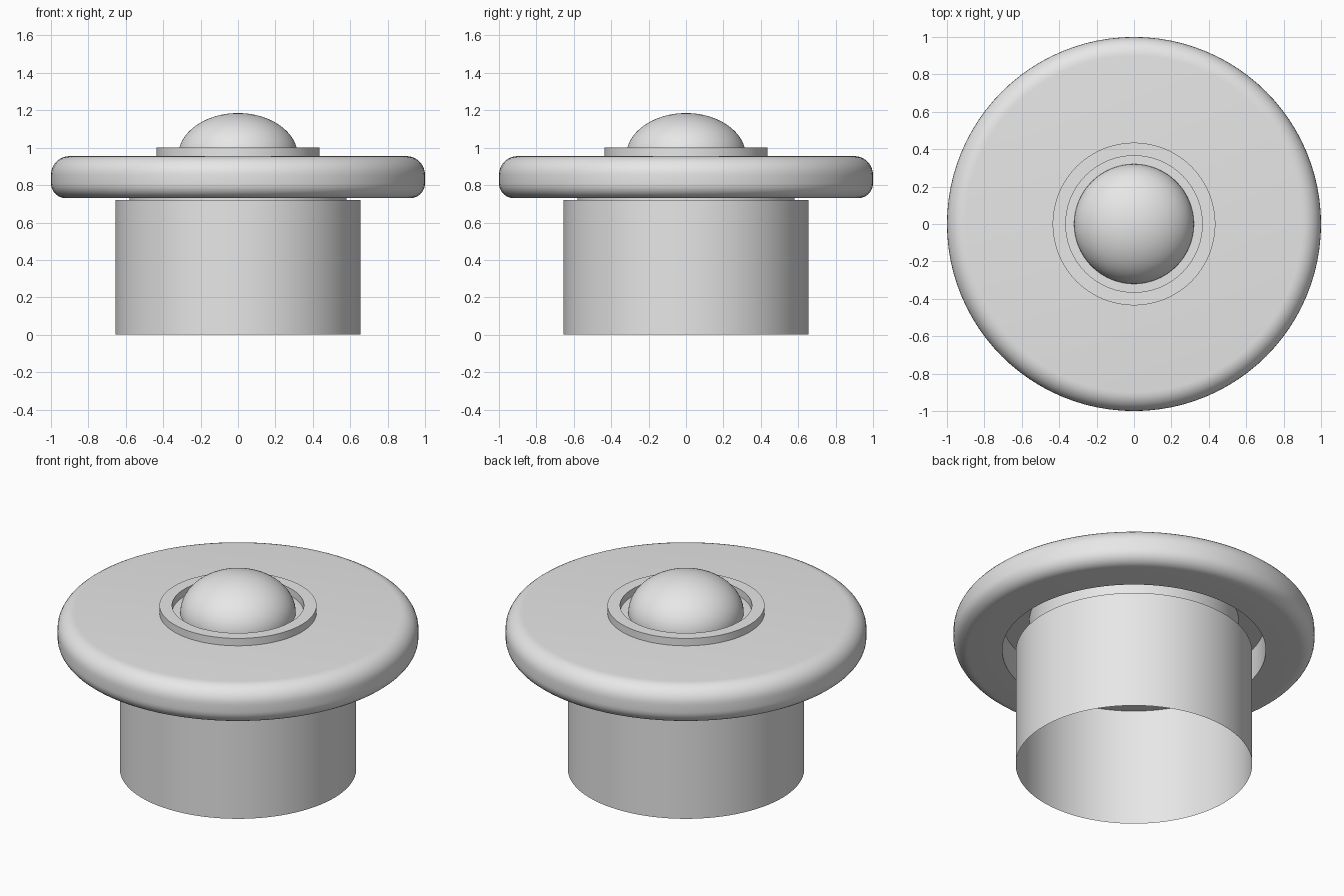
import bpy
import bmesh
from math import sin, cos, pi, radians

cube = bpy.data.objects.get("Cube")
if cube:
    bpy.data.objects.remove(cube, do_unlink=True)

grey = bpy.data.materials.new("light grey metal")
grey.use_nodes = True
grey.diffuse_color = (0.8, 0.8, 0.8, 1)
grey.node_tree.nodes["Principled BSDF"].inputs["Base Color"].default_value = (0.8, 0.8, 0.8, 1)


def arc(r, z, radius, start, end, steps=8):
    """Rounded corner points (r, z), angles in degrees."""
    angles = [radians(start + (end - start) * i / steps) for i in range(steps + 1)]
    return [(r + radius * cos(a), z + radius * sin(a)) for a in angles]


def lathe(name, profile, closed=False, segments=96):
    """Revolve an (r, z) profile, listed upwards on the outside, about z."""
    bm = bmesh.new()
    verts = [bm.verts.new((r, 0, z)) for r, z in profile]
    edges = [bm.edges.new(pair) for pair in zip(verts, verts[1:])]
    if closed:
        edges.append(bm.edges.new((verts[-1], verts[0])))
    bmesh.ops.spin(bm, geom=verts + edges, cent=(0, 0, 0), axis=(0, 0, 1),
                   angle=2 * pi, steps=segments, use_merge=True)
    bmesh.ops.remove_doubles(bm, verts=bm.verts, dist=0.0001)
    bmesh.ops.recalc_face_normals(bm, faces=bm.faces)
    mesh = bpy.data.meshes.new(name)
    bm.to_mesh(mesh)
    bm.free()
    finish(name, mesh)


def finish(name, mesh):
    obj = bpy.data.objects.new(name, mesh)
    bpy.context.collection.objects.link(obj)
    mesh.materials.append(grey)
    bpy.ops.object.select_all(action="DESELECT")
    obj.select_set(True)
    bpy.context.view_layer.objects.active = obj
    bpy.ops.object.shade_smooth_by_angle(angle=radians(35))


# Thin open sleeve, stepping in to a neck under the flange
lathe("housing", [(0.655, 0), (0.655, 0.72), (0.58, 0.72), (0.58, 0.92)])

# Rounded flange with a recess around the neck
lathe("flange", [(0, 0.92), (0.73, 0.92), (0.73, 0.73)]
      + arc(0.92, 0.81, 0.08, -90, 0)
      + arc(0.9, 0.855, 0.1, 0, 90)
      + [(0, 0.955)])

# Raised ring around the ball
lathe("retaining_ring", [(0.365, 0.955), (0.435, 0.955), (0.435, 1.0), (0.365, 1.0)],
      closed=True)

# Slightly flattened ball, seated in the flange
dome = [(0.32 * cos(a), 0.955 + 0.23 * sin(a))
        for a in (pi / 2 * i / 20 for i in range(21))]
lathe("ball", dome)
